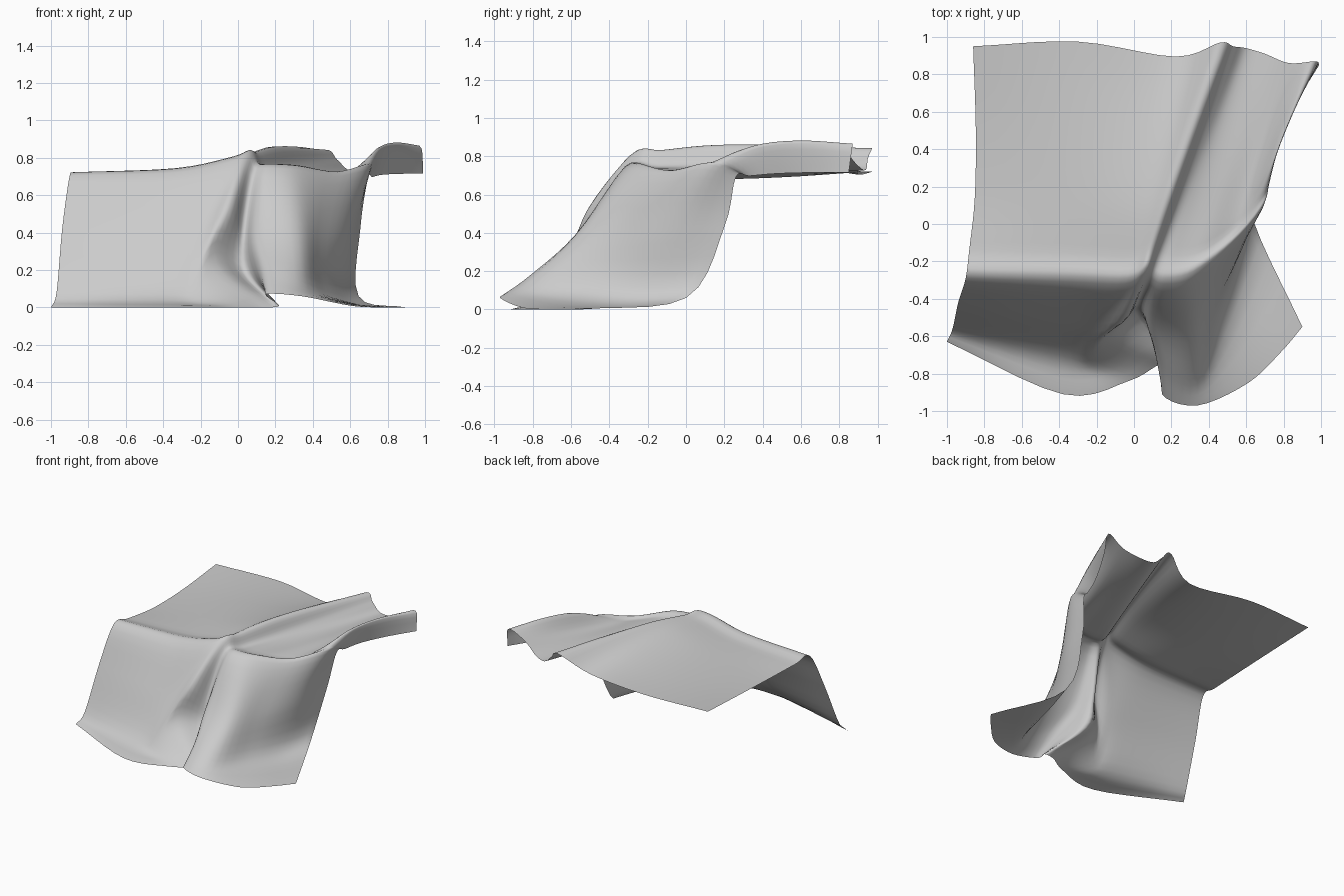
import bpy
from mathutils import Vector

if "Cube" in bpy.data.objects:
    bpy.data.objects.remove(bpy.data.objects["Cube"])

# Fold lines of the draped sheet, left to right.
# Each runs: back edge, top crease, mid drop, foot, hem.
FOLDS = [
    [(-.86, .95, .72), (-.90, -.29, .705), (-.94, -.42, .42), (-.97, -.56, .08), (-1, -.63, 0)],
    [(-.30, .975, .72), (-.34, -.31, .72), (-.38, -.50, .40), (-.40, -.70, .07), (-.38, -.91, 0)],
    [(.22, .895, .71), (-.05, -.32, .775), (-.19, -.53, .41), (-.24, -.73, .08), (-.03, -.84, 0)],
    [(.46, .97, .84), (.05, -.27, .815), (-.045, -.505, .53), (-.12, -.60, .24), (.14, -.75, 0)],
    [(.53, .95, .79), (.09, -.29, .745), (.03, -.42, .40), (.05, -.50, .18), (.22, -.76, .01)],
    [(.60, .94, .73), (.16, -.32, .745), (.11, -.54, .40), (.14, -.74, .21), (.15, -.91, .07)],
    [(.70, .91, .74), (.31, -.29, .735), (.32, -.57, .38), (.34, -.82, .14), (.34, -.97, .06)],
    [(.83, .86, .80), (.51, -.13, .70), (.45, -.36, .38), (.47, -.53, .09), (.61, -.85, .008)],
    [(.97, .87, .865), (.69, .09, .73), (.60, -.08, .42), (.57, -.24, .06), (.79, -.68, 0)],
    [(.99, .85, .715), (.695, .26, .69), (.655, .20, .43), (.645, .00, .06), (.90, -.55, 0)],
]
# Upward swell and inward draw of the flat top on each fold
SWELL = [-.03, .01, .055, .035, .0, -.01, -.015, -.005, .08, .01]
INWARD = [.035, 0, 0, 0, 0, 0, 0, 0, -.03, -.03]
STEPS = 5


def spline(points, steps):
    """Smooth curve through the points, with straight end tangents."""
    p = [points[0] * 2 - points[1]] + points + [points[-1] * 2 - points[-2]]
    out = []
    for i in range(1, len(p) - 2):
        a, b, c, d = p[i - 1:i + 3]
        for k in range(steps):
            t = k / steps
            out.append(b + (c - a) * (t / 2)
                       + (a * 2 - b * 5 + c * 4 - d) * (t * t / 2)
                       + (b * 3 - a - c * 3 + d) * (t ** 3 / 2))
    out.append(points[-1].copy())
    return out


# Add points on the top between back edge and crease
columns = []
for fold, swell, inward in zip(FOLDS, SWELL, INWARD):
    pts = [Vector(p) for p in fold]
    back, crease = pts[0], pts[1]
    tops = [back.lerp(crease, f) + Vector((inward, 0, swell)) * h
            for f, h in ((.35, .8), (.65, 1), (.88, .4))]
    columns.append(spline([back] + tops + pts[1:], STEPS))

# Blend across the folds
rows = [spline(list(r), STEPS) for r in zip(*columns)]
for row in rows:
    for v in row:
        v.z = max(v.z, 0)

n = len(rows[0])
verts = [v for row in rows for v in row]
faces = [(r * n + c, (r + 1) * n + c, (r + 1) * n + c + 1, r * n + c + 1)
         for r in range(len(rows) - 1) for c in range(n - 1)]

mesh = bpy.data.meshes.new("draped_cloth")
mesh.from_pydata(verts, [], faces)
mesh.update()
cloth = bpy.data.objects.new("draped_cloth", mesh)
bpy.context.collection.objects.link(cloth)

# Pale grey fabric
fabric = bpy.data.materials.new("pale_grey_fabric")
fabric.diffuse_color = (.6, .6, .6, 1)
fabric.use_nodes = True
fabric.node_tree.nodes["Principled BSDF"].inputs["Base Color"].default_value = fabric.diffuse_color
mesh.materials.append(fabric)
for p in mesh.polygons:
    p.use_smooth = True
